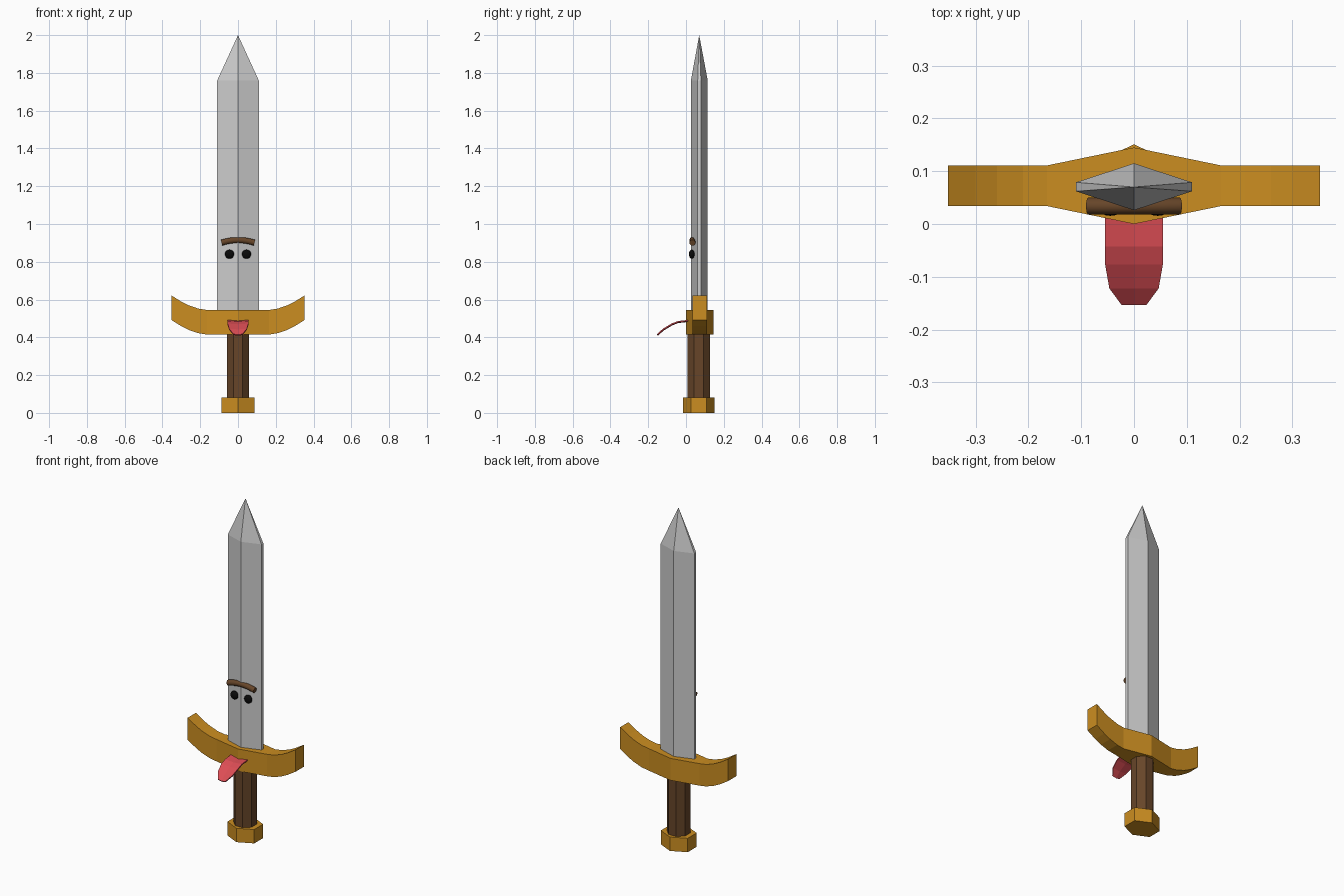
import bpy, bmesh, math
from mathutils import Matrix, Vector

old = bpy.data.objects.get("Cube")
if old:
    bpy.data.objects.remove(old, do_unlink=True)

CY = 0.07  # depth of the sword's axis


def material(name, r, g, b):
    m = bpy.data.materials.new(name)
    m.use_nodes = True
    m.diffuse_color = (r, g, b, 1)
    m.node_tree.nodes["Principled BSDF"].inputs["Base Color"].default_value = (r, g, b, 1)
    return m


steel = material("steel grey", 0.60, 0.60, 0.60)
gold = material("gold", 0.60, 0.27, 0.015)
brown = material("leather brown", 0.135, 0.06, 0.022)
black = material("eye black", 0.003, 0.003, 0.003)
pink = material("tongue pink", 0.72, 0.075, 0.09)


def finish(bm, name, mat, smooth=None):
    bmesh.ops.recalc_face_normals(bm, faces=bm.faces)
    mesh = bpy.data.meshes.new(name)
    bm.to_mesh(mesh)
    bm.free()
    mesh.materials.append(mat)
    ob = bpy.data.objects.new(name, mesh)
    bpy.context.collection.objects.link(ob)
    if smooth:
        bpy.ops.object.select_all(action='DESELECT')
        ob.select_set(True)
        bpy.context.view_layer.objects.active = ob
        bpy.ops.object.shade_smooth_by_angle(angle=math.radians(smooth))
    return ob


def loft(bm, rings):
    """Skin a list of closed rings and cap both ends."""
    loops = [[bm.verts.new(p) for p in ring] for ring in rings]
    for a, b in zip(loops, loops[1:]):
        for i in range(len(a)):
            j = (i + 1) % len(a)
            bm.faces.new((a[i], a[j], b[j], b[i]))
    bm.faces.new(loops[0])
    bm.faces.new(loops[-1])


def prism(name, sides, radius, sx, z0, z1, turn, mat):
    bm = bmesh.new()
    rings = []
    for z in (z0, z1):
        angles = [turn + math.tau * i / sides for i in range(sides)]
        rings.append([(radius * sx * math.cos(a), CY - 0.002 + radius * math.sin(a), z) for a in angles])
    loft(bm, rings)
    return finish(bm, name, mat)


# Blade: ridged cross-section drawn up to a point
section = [(0, 0.026), (0.11, 0.062), (0.11, 0.079), (0, 0.115), (-0.11, 0.079), (-0.11, 0.062)]
bm = bmesh.new()
loft(bm, [[(x, y, z) for x, y in section] for z in (0.5, 1.76)])
top = [f for f in bm.faces if f.calc_center_median().z > 1.7]
bmesh.ops.poke(bm, faces=top)
for v in bm.verts:
    if v.co.z > 1.7 and len(v.link_edges) == 6:
        v.co = (0, CY, 2.0)
finish(bm, "blade", steel)

# Crossguard: thick in the middle, arms sweeping upward
half = [(0, 0), (0.165, 0), (0.21, 0.007), (0.26, 0.024), (0.30, 0.044), (0.353, 0.077)]
stations = [(-x, dz) for x, dz in reversed(half[1:])] + half
bm = bmesh.new()
rings = []
for x, dz in stations:
    d = 0.0725 if x == 0 else 0.0385
    rings.append([(x, 0.0725 + s * d, z + dz) for s, z in ((-1, 0.415), (1, 0.415), (1, 0.545), (-1, 0.545))])
loft(bm, rings)
finish(bm, "crossguard", gold)

# Handle and pommel
prism("grip", 8, 0.064, 1.0, 0.06, 0.43, math.pi / 8, brown)
prism("pommel", 6, 0.083, 1.22, 0.0, 0.082, math.pi / 2, gold)

# Eyes
for side, x in (("left", 0.045), ("right", -0.045)):
    bm = bmesh.new()
    bmesh.ops.create_uvsphere(bm, u_segments=16, v_segments=10, radius=0.024)
    bmesh.ops.transform(bm, matrix=Matrix.Translation((x, 0.031, 0.84)) @ Matrix.Diagonal((1, 0.65, 1, 1)), verts=bm.verts)
    finish(bm, side + "_eye", black, 60)

# Eyebrow: one arched bar
bm = bmesh.new()
rings = []
for i in range(9):
    t = i / 4 - 1
    cz = 0.915 - 0.014 * t * t
    ring = []
    for k in range(10):
        a = math.tau * k / 10
        ring.append((0.087 * t + 0.25 * t * 0.016 * math.sin(a), 0.034 + 0.016 * math.cos(a), cz + 0.016 * math.sin(a)))
    rings.append(ring)
loft(bm, rings)
finish(bm, "eyebrow", brown, 50)

# Tongue: curled strip narrowing to a blunt tip
path = [(0.03, 0.491, 0.055), (-0.042, 0.483, 0.055), (-0.075, 0.47, 0.055), (-0.12, 0.443, 0.047), (-0.151, 0.415, 0.024)]
bm = bmesh.new()
rows = [[bm.verts.new((s * w, y, z - (0.004 if s == 0 else 0))) for s in (-1, 0, 1)] for y, z, w in path]
for a, b in zip(rows, rows[1:]):
    for i in range(2):
        bm.faces.new((a[i], b[i], b[i + 1], a[i + 1]))
tongue = finish(bm, "tongue", pink)
mod = tongue.modifiers.new("thickness", 'SOLIDIFY')
mod.thickness = 0.007
mod.offset = 0
